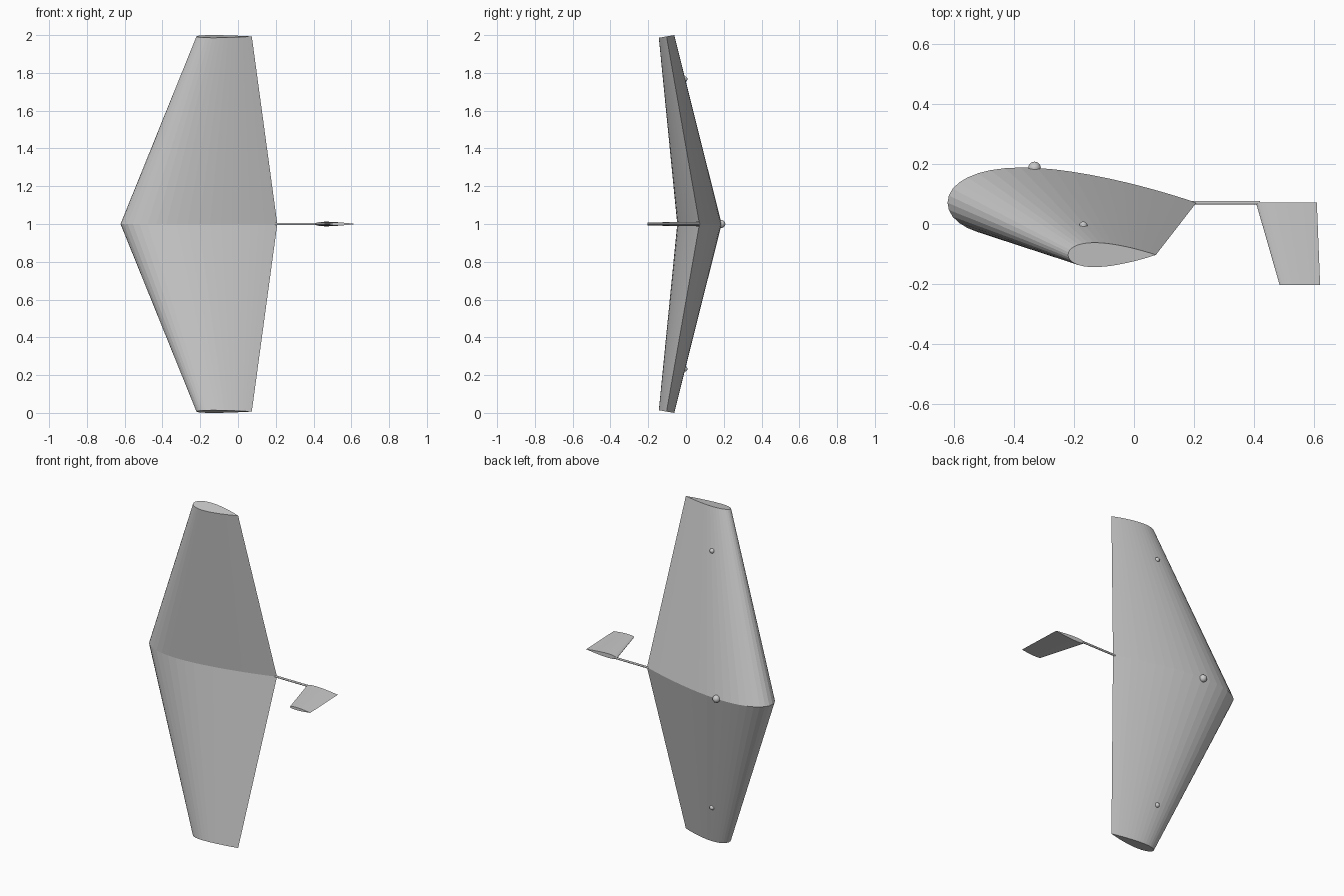
import bpy, bmesh, math
from mathutils import Vector

if "Cube" in bpy.data.objects:
    bpy.data.objects.remove(bpy.data.objects["Cube"])


def airfoil(thick, n=22):
    """Closed symmetric aerofoil outline: (chord fraction, half thickness)."""
    xs = [(1 - math.cos(math.pi * i / n)) / 2 for i in range(n + 1)]
    h = [5 * thick * (0.2969 * math.sqrt(x) - 0.126 * x - 0.3516 * x**2
                      + 0.2843 * x**3 - 0.1036 * x**4) for x in xs]
    upper = [(xs[i], h[i]) for i in range(n, -1, -1)]
    lower = [(xs[i], -h[i]) for i in range(1, n)]
    return upper + lower


def section(profile, lead, trail, up):
    """Place a profile between leading and trailing edge points."""
    lead, trail, up = Vector(lead), Vector(trail), Vector(up).normalized()
    chord = (trail - lead).length
    return [lead.lerp(trail, a) + up * b * chord for a, b in profile]


def loft(name, sections):
    bm = bmesh.new()
    rings = [[bm.verts.new(p) for p in s] for s in sections]
    n = len(rings[0])
    for r, s in zip(rings, rings[1:]):
        for i in range(n):
            j = (i + 1) % n
            bm.faces.new((r[i], r[j], s[j], s[i]))
    bm.faces.new(rings[0])
    bm.faces.new(rings[-1])
    bmesh.ops.recalc_face_normals(bm, faces=bm.faces)
    me = bpy.data.meshes.new(name)
    bm.to_mesh(me)
    bm.free()
    ob = bpy.data.objects.new(name, me)
    bpy.context.collection.objects.link(ob)
    return ob


def ball(name, loc, r):
    bpy.ops.mesh.primitive_uv_sphere_add(segments=24, ring_count=12, radius=r, location=loc)
    bpy.context.object.name = name
    bpy.ops.object.shade_smooth()


# Main wing: swept, tapered halves with tips square to the sloping span
wing_profile = airfoil(0.283)
slope = math.radians(9.8)


def tip(side):
    z = 1 + side * 0.993
    return section(wing_profile, (-0.22, -0.103, z), (0.073, -0.103, z),
                   (0, math.cos(slope), side * math.sin(slope)))


root = section(wing_profile, (-0.622, 0.071, 1), (0.208, 0.071, 1), (0, 1, 0))
loft("main_wing", [tip(-1), root, tip(1)])

# Tail boom
bpy.ops.mesh.primitive_cylinder_add(vertices=16, radius=0.006, depth=0.23,
                                    location=(0.305, 0.071, 1),
                                    rotation=(0, math.pi / 2, 0))
bpy.context.object.name = "tail_boom"

# Tail fin
fin_profile = airfoil(0.12, 16)
loft("tail_fin", [
    section(fin_profile, (0.407, 0.071, 1), (0.61, 0.071, 1), (0, 0, 1)),
    section(fin_profile, (0.486, -0.204, 1), (0.621, -0.204, 1), (0, 0, 1))])

# Round sensors on the wing back
ball("centre_sensor", (-0.332, 0.187, 1), 0.021)
for name, side in (("lower_sensor", -1), ("upper_sensor", 1)):
    ball(name, (-0.169, -0.006, 1 + side * 0.767), 0.014)
